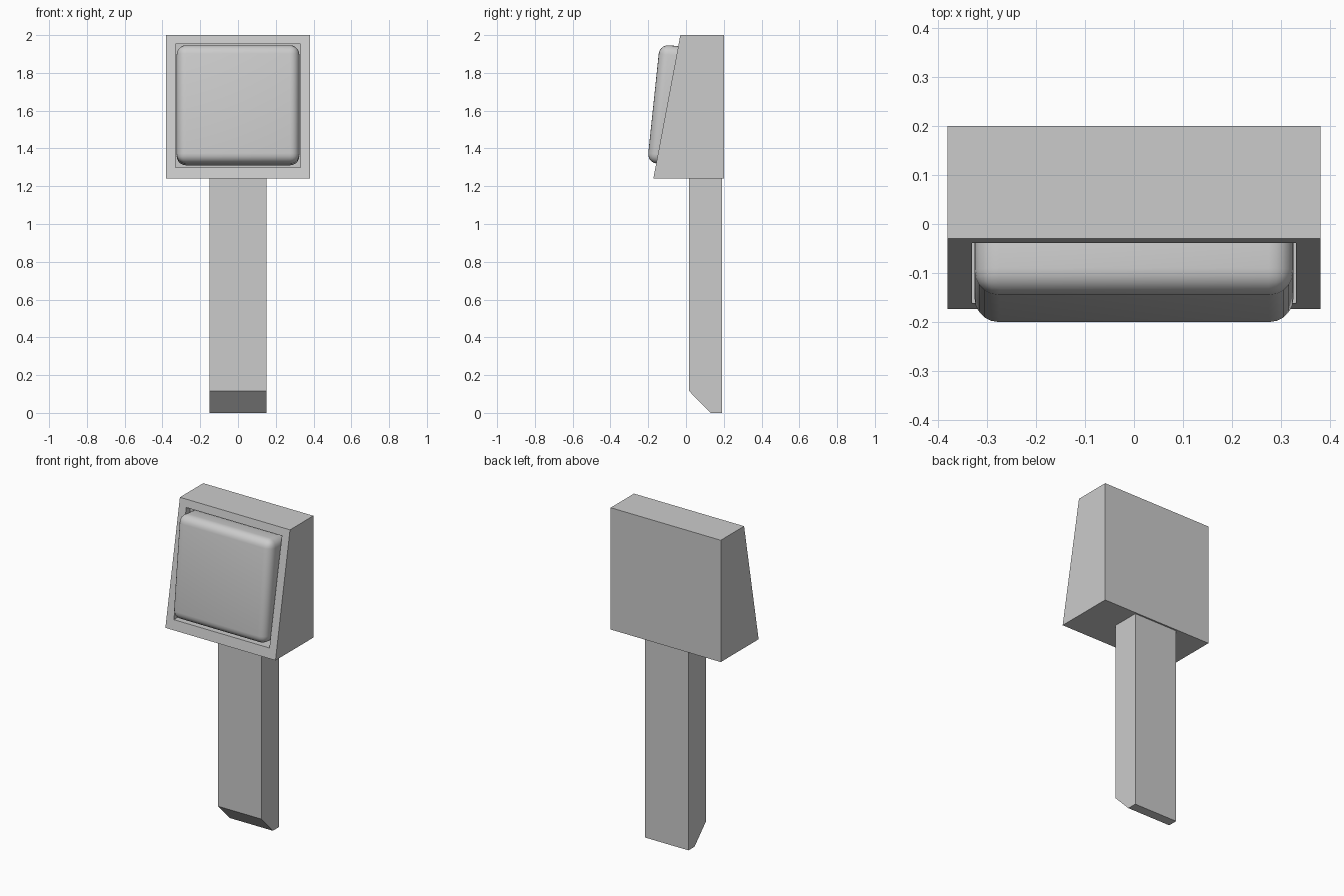
import bpy, bmesh, math
from mathutils import Matrix, Vector

if "Cube" in bpy.data.objects:
    bpy.data.objects.remove(bpy.data.objects["Cube"])


def finish(name, bm):
    bmesh.ops.recalc_face_normals(bm, faces=bm.faces)
    mesh = bpy.data.meshes.new(name)
    bm.to_mesh(mesh)
    bm.free()
    obj = bpy.data.objects.new(name, mesh)
    bpy.context.collection.objects.link(obj)
    return obj


def front_y(z):
    # sloped front plane of the housing
    return -0.173 + (z - 1.24) * (0.143 / 0.76)


def ring(bm, half, z0, z1, depth):
    # rectangular loop of vertices, depth gives y for each z
    return [bm.verts.new((x, depth(z), z))
            for x, z in ((-half, z0), (half, z0), (half, z1), (-half, z1))]


# housing: wedge-shaped box with a framed recess in the sloped front
bm = bmesh.new()
rings = [ring(bm, 0.38, 1.24, 2.0, lambda z: 0.2),
         ring(bm, 0.38, 1.24, 2.0, front_y),
         ring(bm, 0.33, 1.30, 1.953, front_y),
         ring(bm, 0.33, 1.30, 1.953, lambda z: 0.0)]
for a, b in zip(rings, rings[1:]):
    for i in range(4):
        j = (i + 1) % 4
        bm.faces.new((a[i], a[j], b[j], b[i]))
bm.faces.new(rings[0])
bm.faces.new(rings[-1])
finish("housing", bm)

# post: side profile with chamfered foot, extruded across x
bm = bmesh.new()
profile = [(0.13, 0), (0.19, 0), (0.19, 1.24), (0.015, 1.24), (0.015, 0.117)]
face = bm.faces.new([bm.verts.new((-0.15, y, z)) for y, z in profile])
side = bmesh.ops.extrude_face_region(bm, geom=[face])
bmesh.ops.translate(bm, vec=(0.3, 0, 0),
                    verts=[v for v in side["geom"] if isinstance(v, bmesh.types.BMVert)])
finish("post", bm)

# pad: rounded block leaning back inside the recess
width, depth, height = 0.65, 0.19, 0.63
bm = bmesh.new()
bmesh.ops.create_cube(bm, size=1)
bmesh.ops.scale(bm, vec=(width, depth, height), verts=bm.verts)
bmesh.ops.translate(bm, vec=(0, depth / 2, height / 2), verts=bm.verts)
pad = finish("pad", bm)
pad.matrix_world = (Matrix.Translation(Vector((0, -0.205, 1.325)))
                    @ Matrix.Rotation(math.radians(-6), 4, 'X'))
bevel = pad.modifiers.new("round", 'BEVEL')
bevel.width = 0.05
bevel.segments = 5
bpy.ops.object.select_all(action='DESELECT')
pad.select_set(True)
bpy.context.view_layer.objects.active = pad
bpy.ops.object.modifier_apply(modifier="round")
bpy.ops.object.shade_smooth_by_angle()
